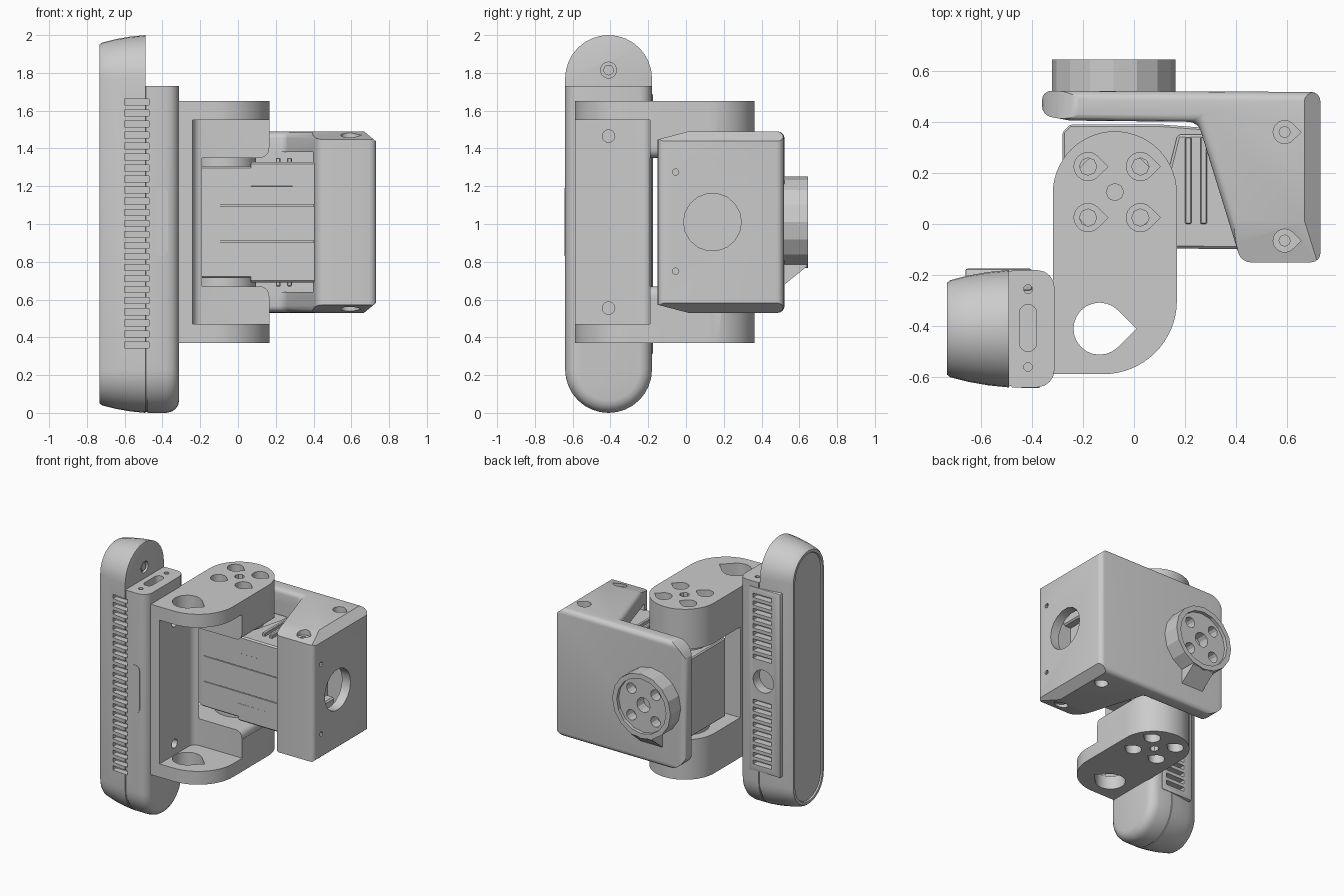
import bpy, bmesh
from math import pi, sin, cos, radians

if "Cube" in bpy.data.objects:
    bpy.data.objects.remove(bpy.data.objects["Cube"])

MID = 1.01  # height of the mirror plane of bracket and shell


def place(axis, u, v, w):
    return {'x': (w, u, v), 'y': (u, w, v), 'z': (u, v, w)}[axis]


def arc(cx, cy, r, a0, a1, n=12):
    return [(cx + r * cos(radians(a0 + (a1 - a0) * i / n)),
             cy + r * sin(radians(a0 + (a1 - a0) * i / n))) for i in range(n + 1)]


def circle(cx, cy, r, n=24):
    return arc(cx, cy, r, 0, 360, n)[:-1]


def teardrop(cx, cy, r):
    return arc(cx, cy, r, 45, 315, 18) + [(cx + 1.42 * r, cy)]


def rect(u0, v0, u1, v1):
    return [(u0, v0), (u1, v0), (u1, v1), (u0, v1)]


def stadium(cu, v0, v1, r, n=16):
    return arc(cu, v1 - r, r, 0, 180, n) + arc(cu, v0 + r, r, 180, 360, n)


def add_loft(bm, rings):
    loops = [[bm.verts.new(p) for p in ring] for ring in rings]
    for a, b in zip(loops, loops[1:]):
        for i in range(len(a)):
            j = (i + 1) % len(a)
            bm.faces.new((a[i], a[j], b[j], b[i]))
    bm.faces.new(loops[0])
    bm.faces.new(loops[-1])


def make(name, bm, bevel=0, segments=2):
    bmesh.ops.recalc_face_normals(bm, faces=bm.faces)
    if bevel:
        edges = [e for e in bm.edges if e.calc_face_angle(0) > radians(40)]
        bmesh.ops.bevel(bm, geom=edges, offset=bevel, segments=segments,
                        profile=0.5, affect='EDGES')
    me = bpy.data.meshes.new(name)
    bm.to_mesh(me)
    bm.free()
    ob = bpy.data.objects.new(name, me)
    bpy.context.collection.objects.link(ob)
    return ob


def prisms(name, parts, bevel=0, segments=2):
    """parts: list of (axis, 2D profile, low, high)"""
    bm = bmesh.new()
    for axis, pts, lo, hi in parts:
        add_loft(bm, [[place(axis, u, v, w) for u, v in pts] for w in (lo, hi)])
    return make(name, bm, bevel, segments)


def cut(ob, parts):
    """Subtract non-overlapping prisms."""
    cutter = prisms("cutter", parts)
    cutter.hide_render = True
    mod = ob.modifiers.new("cut", 'BOOLEAN')
    mod.operation, mod.solver, mod.object = 'DIFFERENCE', 'EXACT', cutter
    bpy.context.view_layer.objects.active = ob
    bpy.ops.object.modifier_apply(modifier=mod.name)
    bpy.data.objects.remove(cutter)


def smooth(ob, angle=30):
    bpy.ops.object.select_all(action='DESELECT')
    ob.select_set(True)
    bpy.context.view_layer.objects.active = ob
    bpy.ops.object.shade_smooth_by_angle(angle=radians(angle))


def flip(pts):
    return [(u, 2 * MID - v) for u, v in pts]


# Camera housing: stadium sections lofted along x, (x, inset)
sections = [(-0.722, 0.075), (-0.732, 0.07), (-0.732, 0.05), (-0.72, 0.04), (-0.65, 0.022),
            (-0.57, 0.008), (-0.49, 0.0), (-0.488, 0.006), (-0.48, 0.006), (-0.478, 0.0),
            (-0.38, 0.0), (-0.35, 0.007), (-0.33, 0.022), (-0.317, 0.042), (-0.312, 0.065)]
bm = bmesh.new()
add_loft(bm, [[place('x', u, v, x) for u, v in stadium(-0.41, i, 2 - i, 0.23 - i)]
              for x, i in sections])
camera = make("camera_housing", bm)
cut(camera, [('y', rect(-0.489, 1.73, 0, 2.2), -1, 0)])
# Port, screw holes, stepped-face screw and side vents
cut(camera, [('z', stadium(-0.415, -0.5, -0.315, 0.033, 8), 1.66, 1.8),
             ('z', circle(-0.415, -0.255, 0.017, 12), 1.68, 1.8),
             ('z', circle(-0.415, -0.56, 0.017, 12), 1.68, 1.8),
             ('x', circle(-0.41, 1.815, 0.042), -0.51, -0.4)])
cut(camera, [('y', rect(-0.6, z - 0.016, -0.47, z + 0.016), -0.7, -0.59)
             for z in [0.36 + 0.0585 * i for i in range(23)]])
screw = prisms("step_screw", [('x', circle(-0.41, 1.815, 0.028, 12), -0.53, -0.495)])
button = prisms("side_button", [('y', stadium(-0.405, 0.83, 1.19, 0.035, 8), -0.643, -0.6)])

# Raised vent panel with mounting socket on the other side
panel = prisms("vent_panel", [('y', rect(-0.66, 0.31, -0.4, 1.69), -0.26, -0.175)], 0.008)
rows = [('y', rect(-0.59, z - 0.016, -0.435, z + 0.016), -0.225, -0.1)
        for i in range(9) for z in (1.17 + 0.057 * i, 0.83 - 0.057 * i)]
rows.append(('y', circle(-0.52, 1.0, 0.085), -0.25, -0.1))
for ob in (camera, panel):
    cut(ob, rows)
    smooth(ob)

# U bracket: one top-view profile, hollowed out
outline = (arc(-0.075, 0.12, 0.243, 180, 0, 28)
           + arc(-0.12, -0.3, 0.288, 0, -90, 16) + [(-0.318, -0.588)])
bracket = prisms("u_bracket", [('z', outline, 0.37, 1.65)])
pocket = [(1, -1), (1, -0.19)] + arc(-0.19, -0.24, 0.05, 90, 180, 6) + [(-0.24, -1)]
cut(bracket, [('z', pocket, 0.47, 1.55)])
mouth = [(-1, 1.35), (0.115, 1.35)] + arc(0.115, 1.4, 0.05, -90, 0, 6)[1:] + [(0.166, 1.41), (1, 1.41)]
cut(bracket, [('y', mouth + flip(mouth)[::-1], -0.19, 1)])
# Bracket holes: cable teardrops, web screws, counterbored bolts
cut(bracket, [('z', teardrop(-0.135, -0.41, 0.102), lo, hi) for lo, hi in ((1.5, 1.8), (0.2, 0.52))])
cut(bracket, [('x', circle(-0.41, z, 0.033), -0.28, -0.2) for z in (1.465, 0.555)])
bolts = [(x, y) for x in (-0.18, 0.025) for y in (0.025, 0.225)]
cut(bracket, [('z', teardrop(x, y, 0.055), lo, hi)
              for x, y in bolts for lo, hi in ((1.5, 1.8), (0.2, 0.52))])
cut(bracket, [('z', circle(x, y, 0.034, 8), lo, hi) for x, y in bolts + [(-0.075, 0.125)]
              for lo, hi in ((1.3, 1.8), (0.2, 0.72))])
smooth(bracket)

# Servo motor with raised cap blocks, ribs and output horns
servo = prisms("servo_body", [('z', [(-0.28, -0.07), (-0.24, -0.09), (0.5, -0.1), (0.5, 0.36),
                                     (0.1, 0.39), (-0.25, 0.39), (-0.28, 0.36)], 0.715, 1.305)], 0.008, 1)
cut(servo, [('y', rect(-0.22, z, 0.6, z + 0.005), -0.2, -0.084) for z in (1.096, 0.905)])
wedge = [(0.06, -0.095), (0.56, -0.1), (0.56, 0.35), (0.17, 0.35)]
prisms("servo_caps", [('z', wedge, 0.69, 0.83), ('z', wedge, 1.19, 1.327)], 0.01, 1)
prisms("servo_ribs", [('z', rect(x, 0.0, x + 0.025, 0.34), 0.67, 1.35) for x in (0.2, 0.26)], 0.004, 1)
horns = prisms("servo_horns", [('z', circle(-0.075, 0.12, 0.17, 28), a, b)
                               for a, b in ((1.29, 1.352), (0.668, 0.73))])
smooth(horns)

# Motor shell: back plate and slanted cheeks
shell = prisms("motor_shell", [('z', [(-0.36, 0.522), (0.73, 0.517), (0.73, -0.15), (0.42, -0.15),
                                      (0.25, 0.40), (-0.25, 0.405), (-0.36, 0.425)], 0.53, 1.49)], 0.036, 4)
edge = [(0.665, 1.492), (0.74, 1.43), (0.9, 1.43), (0.9, 1.6), (0.665, 1.6)]
front = [(0.02, 1.492), (-0.16, 1.445), (-0.3, 1.445), (-0.3, 1.6), (0.02, 1.6)]
corner = arc(-0.19, 1.31, 0.18, 90, 180, 10) + [(-0.6, 1.31), (-0.6, 1.6), (-0.19, 1.6)]
for axis, pts in (('y', edge), ('x', front), ('y', corner)):
    cut(shell, [(axis, pts, -2, 2), (axis, flip(pts), -2, 2)])
cut(shell, [('z', [(-1, -0.075), (0.66, -0.075), (0.66, 0.405), (-1, 0.405)], 0.64, 1.38)])
# Shell openings: cable hole, small holes, cheek counterbores
cut(shell, [('x', circle(0.14, 1.01, 0.153, 18), 0.6, 0.9)]
    + [('x', circle(-0.055, z, 0.017, 10), 0.6, 0.9) for z in (1.275, 0.75)]
    + [('z', teardrop(0.59, y, 0.045), lo, hi)
       for y in (0.36, -0.065) for lo, hi in ((1.44, 1.7), (0.3, 0.58))])
cut(shell, [('z', circle(0.59, y, 0.022, 8), lo, hi)
            for y in (0.36, -0.065) for lo, hi in ((1.4, 1.7), (0.3, 0.62))])
smooth(shell)

# Rear mounting hub with recess, bolt holes and a support wedge
hub = prisms("rear_hub", [('y', circle(-0.08, MID, 0.242, 16), 0.5, 0.645)])
cut(hub, [('y', circle(-0.08, MID, 0.205, 16), 0.62, 0.8)])
cut(hub, [('y', circle(-0.08 + dx, MID + dz, 0.04, 12), 0.54, 0.8)
          for dx in (-0.1, 0.1) for dz in (-0.1, 0.1)]
    + [('y', circle(-0.08, MID, 0.055, 12), 0.54, 0.8)])
prisms("hub_wedge", [('x', [(0.51, 0.67), (0.64, 0.775), (0.64, 0.79), (0.51, 0.79)], -0.17, 0.01)])
